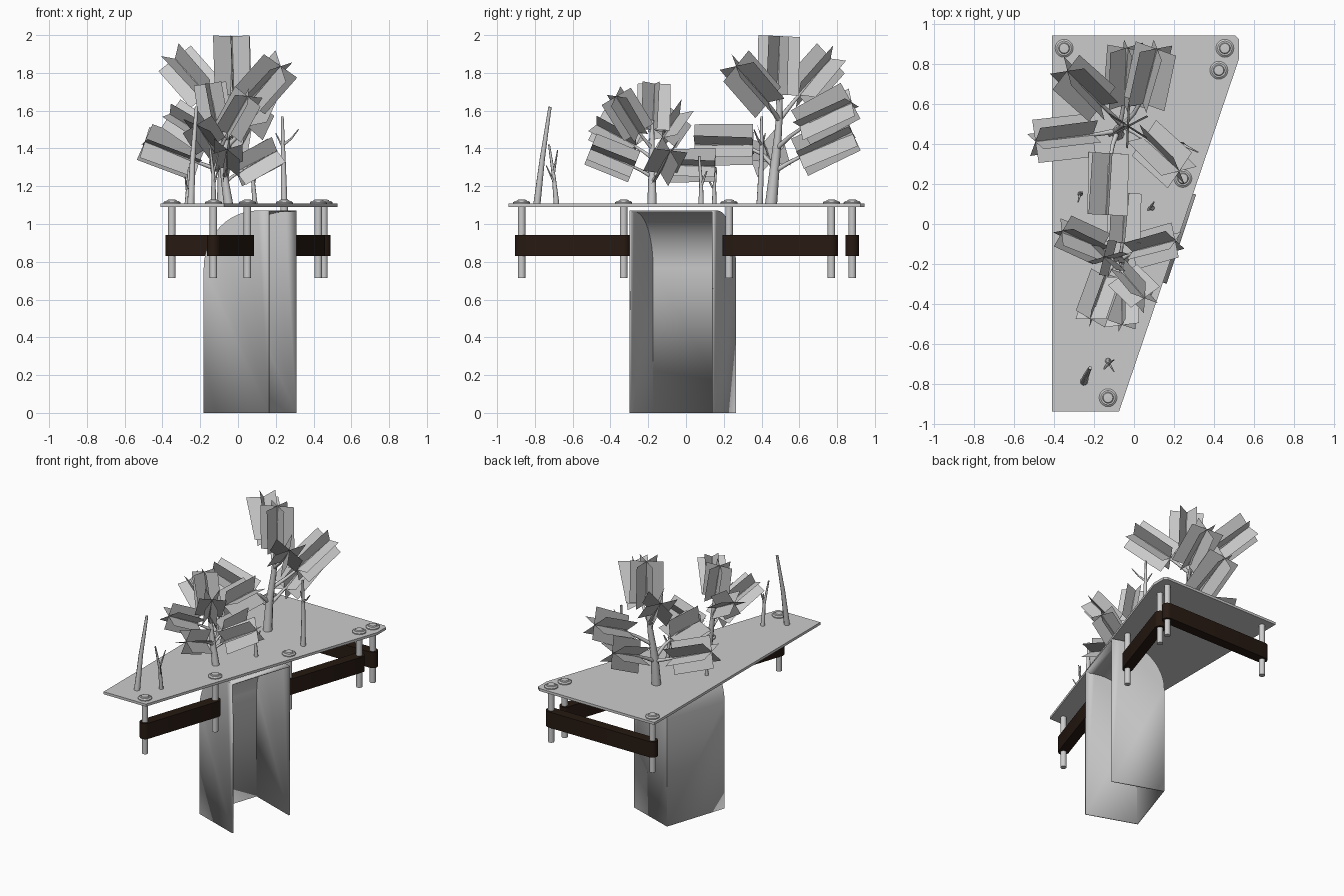
import bpy, bmesh, math, random
from mathutils import Vector, Quaternion

if "Cube" in bpy.data.objects:
    bpy.data.objects.remove(bpy.data.objects["Cube"])

random.seed(4)
brown = bpy.data.materials.new("dark_brown")
brown.diffuse_color = (0.02, 0.01, 0.006, 1)
brown.use_nodes = True
brown.node_tree.nodes["Principled BSDF"].inputs["Base Color"].default_value = brown.diffuse_color


def finish(name, bm, mat=None, smooth=False):
    me = bpy.data.meshes.new(name)
    bm.to_mesh(me)
    bm.free()
    ob = bpy.data.objects.new(name, me)
    bpy.context.collection.objects.link(ob)
    if mat:
        me.materials.append(mat)
    if smooth:
        bpy.ops.object.select_all(action='DESELECT')
        ob.select_set(True)
        bpy.context.view_layer.objects.active = ob
        bpy.ops.object.shade_smooth_by_angle(angle=math.radians(35))
    return ob


def prism(name, pts, z0, z1, mat=None, smooth=False):
    bm = bmesh.new()
    f = bm.faces.new([bm.verts.new((x, y, z0)) for x, y in pts])
    r = bmesh.ops.extrude_face_region(bm, geom=[f])
    bmesh.ops.translate(bm, vec=(0, 0, z1 - z0),
                        verts=[v for v in r["geom"] if isinstance(v, bmesh.types.BMVert)])
    bmesh.ops.recalc_face_normals(bm, faces=bm.faces)
    return finish(name, bm, mat, smooth)


def lathe(name, profile, x, y, n=20):
    bm = bmesh.new()
    vs = [bm.verts.new((x + r, y, z)) for r, z in profile]
    es = [bm.edges.new(p) for p in zip(vs, vs[1:])]
    bmesh.ops.spin(bm, geom=vs + es, cent=(x, y, 0), axis=(0, 0, 1), angle=2 * math.pi, steps=n)
    bmesh.ops.remove_doubles(bm, verts=bm.verts, dist=1e-5)
    bmesh.ops.recalc_face_normals(bm, faces=bm.faces)
    return finish(name, bm, smooth=True)


# Base plate
prism("base_plate", [(-.41, -.94), (-.075, -.94), (.527, .83), (.527, .925), (.505, .945), (-.41, .945)],
      1.09, 1.108)

# Bent-sheet column, open on its right side
A = Vector((.165, -.295, 0))
U = Vector((-.345, .12, 0)).normalized()
V = Vector((.145, .44, 0)).normalized()
depth, width, rad, top = .362, .46, .30, 1.068
arc = [(depth - rad + rad * math.sin(t), top - rad + rad * math.cos(t))
       for t in (i * math.pi / 24 for i in range(13))]
outline = [(0, top)] + arc + [(depth, 0)]
bm = bmesh.new()
rows = [[bm.verts.new(A + U * u + V * v + Vector((0, 0, z))) for u, z in outline] for v in (0, width)]
for i in range(len(outline) - 1):
    bm.faces.new((rows[0][i], rows[0][i + 1], rows[1][i + 1], rows[1][i]))
for row, v in zip(rows, (0, width)):
    bm.faces.new(row + [bm.verts.new(A + V * v)])
bmesh.ops.recalc_face_normals(bm, faces=bm.faces)
column = finish("column", bm, smooth=True)
sol = column.modifiers.new("sheet", 'SOLIDIFY')
sol.thickness = .01
sol.offset = 0

# Threaded rods with washers and domed heads
rods = [(-.35, .88), (.455, .88), (.425, .77), (.245, .228), (.05, -.33), (-.13, -.87)]
for x, y in rods:
    lathe("rod", [(0, .715), (.02, .715), (.02, 1.09), (0, 1.09)], x, y)
    lathe("rod_head", [(.045, 1.108), (.045, 1.115), (.036, 1.122), (.028, 1.122),
                       (.024, 1.128), (0, 1.13)], x, y)

# Dark round-ended beams joining rod pairs
for i, j in ((0, 1), (2, 3), (4, 5)):
    p, q = Vector(rods[i]), Vector(rods[j])
    a = math.atan2(q.y - p.y, q.x - p.x)
    pts = []
    for c, s in ((q, a - math.pi / 2), (p, a + math.pi / 2)):
        pts += [(c.x + .035 * math.cos(s + k * math.pi / 8), c.y + .035 * math.sin(s + k * math.pi / 8))
                for k in range(9)]
    prism("beam", pts, .83, .943, brown, True)


# Tapered woody stems, several per object
def wood(name, stems):
    cu = bpy.data.curves.new(name, 'CURVE')
    cu.dimensions = '3D'
    cu.bevel_depth = 1
    cu.bevel_resolution = 2
    cu.use_fill_caps = True
    for pts, r0, r1 in stems:
        sp = cu.splines.new('POLY')
        sp.points.add(len(pts) - 1)
        for k, p in enumerate(pts):
            sp.points[k].co = (*p, 1)
            sp.points[k].radius = r0 + (r1 - r0) * k / (len(pts) - 1)
    ob = bpy.data.objects.new(name, cu)
    bpy.context.collection.objects.link(ob)


# Leaf cards: three planes crossing along each twig
def tree(name, trunk, r, clusters, length, w):
    stems = [(trunk, r, r * .4)]
    bm = bmesh.new()
    for c, d, zs in clusters:
        c, d = Vector(c), Vector(d).normalized()
        for a, b in zip(trunk, trunk[1:]):
            if a[2] <= zs <= b[2]:
                s = Vector(a).lerp(Vector(b), (zs - a[2]) / (b[2] - a[2]))
        stems.append(([s, s.lerp(c - d * length / 2, .6), c - d * length * .3, c + d * length * .2],
                      r * .45, r * .12))
        side = d.orthogonal().normalized()
        twist = random.uniform(0, math.pi)
        for k in range(3):
            o = Quaternion(d, twist + k * math.pi / 3) @ side * w / 2
            h = (d + side * random.uniform(-.06, .06)).normalized() * length / 2
            bm.faces.new([bm.verts.new(p) for p in (c - h - o, c + h - o, c + h + o, c - h + o)])
    wood(name + "_wood", stems)
    finish(name + "_leaves", bm)


tree("large_tree", [(-.08, .45, 1.1), (-.08, .47, 1.3), (-.06, .49, 1.5), (-.04, .5, 1.75)], .032, [
    ((-.03, .49, 1.84), (0, .05, 1), 1.6),
    ((-.25, .68, 1.78), (-.6, .55, .65), 1.55),
    ((.14, .35, 1.74), (.6, -.55, .65), 1.55),
    ((.08, .74, 1.58), (.25, 1, .5), 1.4),
    ((-.04, .74, 1.42), (.05, 1, .45), 1.28),
    ((-.35, .43, 1.38), (-1, -.1, .4), 1.28),
    ((-.13, .2, 1.42), (-.05, -1, 0), 1.3)], .31, .22)

tree("small_tree", [(-.05, -.18, 1.1), (-.08, -.18, 1.3), (-.11, -.18, 1.55)], .025, [
    ((-.13, -.17, 1.62), (-.15, .05, 1), 1.45),
    ((0, -.31, 1.58), (.45, -.5, .8), 1.4),
    ((-.18, -.37, 1.47), (-.3, -.9, .5), 1.35),
    ((-.06, -.39, 1.35), (0, -1, .4), 1.25),
    ((-.26, -.08, 1.52), (-.8, .35, .5), 1.35),
    ((.1, -.11, 1.33), (.9, .25, .5), 1.22),
    ((-.05, .03, 1.31), (.05, 1, -.02), 1.25)], .25, .18)

# Bare saplings
wood("bare_tree_tall", [([(-.25, -.79, 1.1), (-.24, -.76, 1.35), (-.22, -.72, 1.62)], .02, .009)])
wood("bare_tree_short", [([(-.13, -.685, 1.1), (-.13, -.7, 1.25), (-.15, -.725, 1.42)], .015, .005),
                         ([(-.13, -.69, 1.2), (-.1, -.74, 1.31)], .007, .003),
                         ([(-.13, -.7, 1.27), (-.1, -.68, 1.39)], .007, .003)])
wood("bare_tree_right", [([(.245, .39, 1.1), (.24, .4, 1.35), (.235, .4, 1.57)], .018, .007),
                         ([(.24, .4, 1.42), (.28, .38, 1.45), (.32, .36, 1.5)], .008, .003),
                         ([(.24, .4, 1.4), (.2, .42, 1.48)], .007, .003)])
wood("bare_tree_middle", [([(.09, .08, 1.1), (.08, .08, 1.22), (.07, .07, 1.36)], .014, .006),
                          ([(.08, .08, 1.2), (.1, .11, 1.28)], .008, .004)])
wood("bare_tree_left", [([(-.27, .15, 1.1), (-.265, .15, 1.2), (-.26, .16, 1.3)], .013, .005),
                        ([(-.27, .15, 1.18), (-.28, .11, 1.25)], .007, .003)])
